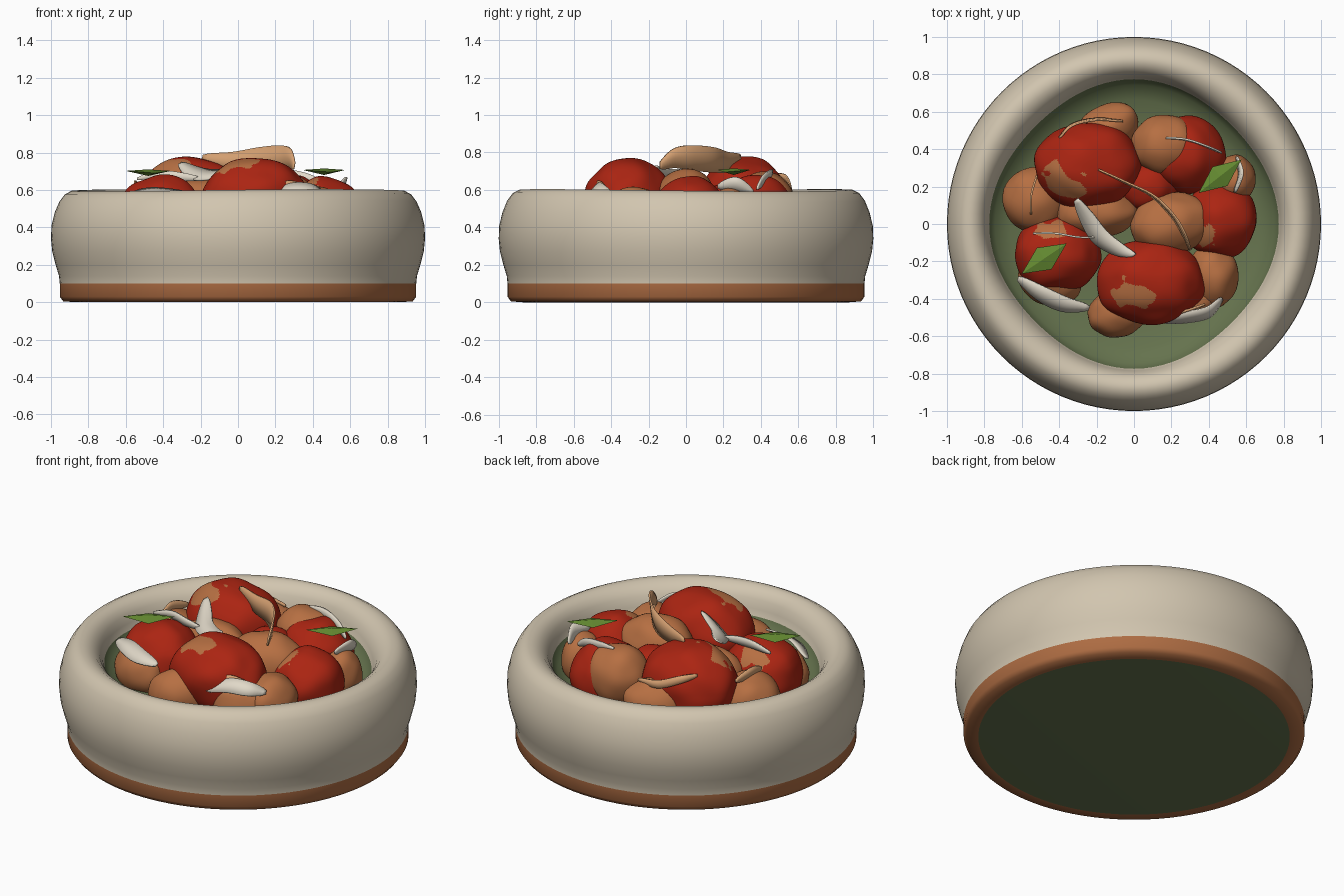
import bpy, bmesh, math
from mathutils import Vector, noise

if "Cube" in bpy.data.objects:
    bpy.data.objects.remove(bpy.data.objects["Cube"])


def mat(name, r, g, b):
    m = bpy.data.materials.new(name)
    m.diffuse_color = (r, g, b, 1)
    m.use_nodes = True
    m.node_tree.nodes["Principled BSDF"].inputs["Base Color"].default_value = m.diffuse_color
    return m


CREAM = mat("cream glaze", 0.64, 0.56, 0.43)
CLAY = mat("bare clay", 0.42, 0.15, 0.055)
OLIVE = mat("olive lining", 0.13, 0.17, 0.075)
MEAT = mat("browned meat", 0.47, 0.16, 0.055)
SAUCE = mat("tomato sauce", 0.41, 0.018, 0.006)
CHEESE = mat("cheese shaving", 0.75, 0.69, 0.58)
RIND = mat("toasted shaving", 0.68, 0.36, 0.17)
LEAF = mat("green leaf", 0.125, 0.25, 0.03)


def finish(name, bm, mats, smooth=True):
    me = bpy.data.meshes.new(name)
    for f in bm.faces:
        f.smooth = smooth
    bm.to_mesh(me)
    bm.free()
    ob = bpy.data.objects.new(name, me)
    for m in mats:
        me.materials.append(m)
    bpy.context.collection.objects.link(ob)
    return ob


# Bowl: revolved profile (radius, height, material of band above the point)
profile = [
    (0, 0.0, 2), (0.87, 0.0, 1), (0.935, 0.005, 1), (0.953, 0.03, 1), (0.953, 0.1, 0),
    (0.957, 0.14, 0), (0.975, 0.2, 0), (0.993, 0.27, 0), (1.0, 0.34, 0), (0.997, 0.41, 0),
    (0.98, 0.48, 0), (0.955, 0.54, 0), (0.925, 0.58, 0), (0.89, 0.598, 0), (0.855, 0.597, 0),
    (0.82, 0.575, 0), (0.795, 0.54, 0), (0.78, 0.49, 0), (0.77, 0.45, 2), (0.74, 0.40, 2),
    (0.66, 0.36, 2), (0.5, 0.34, 2), (0, 0.33, 2)]
N = 96
bm = bmesh.new()
rings = []
for i, (r, z, _) in enumerate(profile):
    if r == 0:
        rings.append([bm.verts.new((0, 0, z))] * N)
        continue
    ring = []
    for k in range(N):
        a = 2 * math.pi * k / N
        # the opening is slightly squared and the wall hand-formed
        rr = r
        if i > 13:
            rr += (-0.012 + 0.016 * math.cos(4 * a)) * min(1, (i - 13) / 4)
        zz = z
        if 11 <= i <= 16:
            zz += 0.006 * math.sin(a * 2 + 3.6)
        ring.append(bm.verts.new((rr * math.cos(a), rr * math.sin(a), zz)))
    rings.append(ring)
for i in range(len(rings) - 1):
    for k in range(N):
        q = [rings[i][k], rings[i][(k + 1) % N], rings[i + 1][(k + 1) % N], rings[i + 1][k]]
        q = list(dict.fromkeys(q))
        bm.faces.new(q).material_index = profile[i][2]
bmesh.ops.recalc_face_normals(bm, faces=bm.faces)
bowl = finish("bowl", bm, [CREAM, CLAY, OLIVE])
bpy.context.view_layer.objects.active = bowl
bowl.select_set(True)
bpy.ops.object.shade_smooth_by_angle(angle=math.radians(50))


# Meatballs: lumpy ellipsoids, some covered in sauce with a bare patch
def ball(name, c, r, mats, patch=None, size=0.4, rot=0.0, sub=4):
    bm = bmesh.new()
    bmesh.ops.create_icosphere(bm, subdivisions=sub, radius=1)
    c = Vector(c)
    if patch:
        pd = Vector(patch).normalized()
        for f in bm.faces:
            d = f.calc_center_median().normalized()
            wob = 0.3 * noise.noise(d * 3.5 + c * 5)
            f.material_index = 1 if d.angle(pd) + wob < size else 0
    ca, sa = math.cos(rot), math.sin(rot)
    for v in bm.verts:
        p = v.co * (1 + 0.07 * noise.noise(v.co * 1.6 + c * 7))
        x, y = p.x * r[0], p.y * r[1]
        v.co = c + Vector((x * ca - y * sa, x * sa + y * ca, p.z * r[2]))
    finish(name, bm, mats)


sauced = [
    ((-0.25, 0.31, 0.55), (0.285, 0.235, 0.23), (-0.42, -0.42, 0.75), 0.42),
    ((0.09, -0.31, 0.55), (0.29, 0.23, 0.225), (-0.36, -0.3, 0.85), 0.38),
    ((-0.41, -0.16, 0.47), (0.235, 0.21, 0.21), (-0.1, 0.6, 0.7), 0.36),
    ((0.46, 0.02, 0.47), (0.20, 0.20, 0.20), (-0.4, -0.4, 0.7), 0.3),
    ((0.28, 0.37, 0.47), (0.21, 0.21, 0.21), (-0.5, 0.3, 0.7), 0.3)]
for i, (c, r, p, s) in enumerate(sauced):
    ball(f"sauced_meatball_{i + 1}", c, r, [SAUCE, MEAT], p, s, sub=6 if i < 3 else 5)

plain = [
    ((0.17, 0.42, 0.52), (0.185, 0.165, 0.18), 0), ((0.2, 0.0, 0.54), (0.22, 0.165, 0.175), 0.2),
    ((-0.15, 0.5, 0.46), (0.19, 0.13, 0.15), 0.6), ((-0.53, 0.13, 0.45), (0.17, 0.18, 0.16), 0),
    ((-0.2, 0.06, 0.50), (0.22, 0.13, 0.16), 0), ((0.42, -0.28, 0.46), (0.14, 0.17, 0.16), 0),
    ((-0.08, -0.47, 0.44), (0.17, 0.13, 0.15), 0.3), ((0.54, 0.24, 0.45), (0.11, 0.13, 0.16), 0),
    ((-0.45, -0.30, 0.43), (0.17, 0.13, 0.15), -0.3), ((0.3, -0.42, 0.45), (0.16, 0.10, 0.14), 0.3)]
for i, (c, r, a) in enumerate(plain):
    ball(f"plain_meatball_{i + 1}", c, r, [MEAT], rot=a)
ball("sauce_pool", (0.08, 0.2, 0.48), (0.16, 0.14, 0.15), [SAUCE])


# Shavings: tapered ribbons along a smooth path, widened along one direction
def shaving(name, pts, wide, width, m):
    pts = [Vector(p) for p in pts]
    wide = Vector(wide).normalized()
    ext = [2 * pts[0] - pts[1]] + pts + [2 * pts[-1] - pts[-2]]
    path = []
    for j in range(1, len(ext) - 2):
        p0, p1, p2, p3 = ext[j - 1:j + 3]
        for s in range(6):
            t = s / 6
            path.append(0.5 * (2 * p1 + (p2 - p0) * t + (2 * p0 - 5 * p1 + 4 * p2 - p3) * t * t
                               + (3 * p1 - p0 - 3 * p2 + p3) * t ** 3))
    path.append(pts[-1])
    bm = bmesh.new()
    rows = []
    for k, p in enumerate(path):
        w = width * (0.25 + 0.75 * math.sin(math.pi * k / (len(path) - 1)) ** 0.7)
        rows.append([bm.verts.new(p + wide * w * u) for u in (-0.5, 0, 0.5)])
    for a, b in zip(rows, rows[1:]):
        for u in (0, 1):
            bm.faces.new((a[u], a[u + 1], b[u + 1], b[u]))
    ob = finish(name, bm, [m])
    so = ob.modifiers.new("thickness", "SOLIDIFY")
    so.thickness = 0.01
    so.offset = 0


shaving("standing_shaving", [(-0.19, 0.29, 0.77), (-0.04, 0.22, 0.75), (0.1, 0.15, 0.76),
        (0.21, 0.04, 0.77), (0.27, -0.06, 0.77), (0.3, -0.14, 0.73)], (0.15, 0, 1), 0.14, RIND)
shaving("centre_shaving", [(-0.31, 0.13, 0.74), (-0.25, 0.03, 0.70), (-0.18, -0.07, 0.68),
        (-0.08, -0.14, 0.69), (0.0, -0.17, 0.72)], (0.7, 0.5, 0.5), 0.11, CHEESE)
shaving("left_front_shaving", [(-0.62, -0.29, 0.56), (-0.5, -0.37, 0.585), (-0.37, -0.43, 0.58),
        (-0.24, -0.45, 0.57)], (0.3, 0.8, 0.5), 0.10, CHEESE)
shaving("right_front_shaving", [(0.15, -0.52, 0.55), (0.28, -0.5, 0.6), (0.4, -0.47, 0.6),
        (0.47, -0.4, 0.57)], (-0.2, 0.6, 0.7), 0.09, CHEESE)
shaving("front_rind", [(0.16, -0.49, 0.60), (0.27, -0.47, 0.63), (0.38, -0.43, 0.61)],
        (0, 0.3, 1), 0.04, RIND)
shaving("left_curl", [(-0.54, -0.05, 0.66), (-0.42, -0.05, 0.68), (-0.3, -0.07, 0.67),
        (-0.2, -0.07, 0.66)], (0, 0, 1), 0.05, CHEESE)
shaving("back_right_curl", [(0.17, 0.46, 0.69), (0.28, 0.45, 0.68), (0.4, 0.41, 0.65),
        (0.47, 0.38, 0.61)], (0, 0.1, 1), 0.06, CHEESE)
shaving("far_left_curl", [(-0.55, 0.05, 0.61), (-0.55, 0.15, 0.62), (-0.52, 0.26, 0.6)],
        (0, 0, 1), 0.06, RIND)
shaving("back_left_curl", [(-0.4, 0.46, 0.68), (-0.33, 0.53, 0.66), (-0.2, 0.56, 0.61),
        (-0.06, 0.55, 0.6)], (0.1, -0.2, 1), 0.05, RIND)
shaving("right_curl", [(0.54, 0.17, 0.62), (0.57, 0.27, 0.63), (0.55, 0.36, 0.59)],
        (0.3, 0, 1), 0.08, CHEESE)


# Leaves: folded diamonds with a raised centre
def leaf(name, c, ang, length, width):
    c = Vector(c)
    d = Vector((math.cos(ang), math.sin(ang), 0))
    s = Vector((-d.y, d.x, 0))
    up = Vector((0, 0, 1))
    bm = bmesh.new()
    tips = [c + d * length / 2 + up * 0.012, c + s * width / 2,
            c - d * length / 2 + up * 0.012, c - s * width / 2]
    ring = [bm.verts.new(p) for p in tips]
    for h in (0.02, -0.015):
        mid = bm.verts.new(c + up * h)
        for k in range(4):
            bm.faces.new((ring[k], ring[(k + 1) % 4], mid))
    bmesh.ops.recalc_face_normals(bm, faces=bm.faces)
    finish(name, bm, [LEAF], smooth=False)


leaf("left_leaf", (-0.48, -0.185, 0.69), math.radians(34), 0.29, 0.14)
leaf("right_leaf", (0.46, 0.255, 0.695), math.radians(38), 0.29, 0.13)
